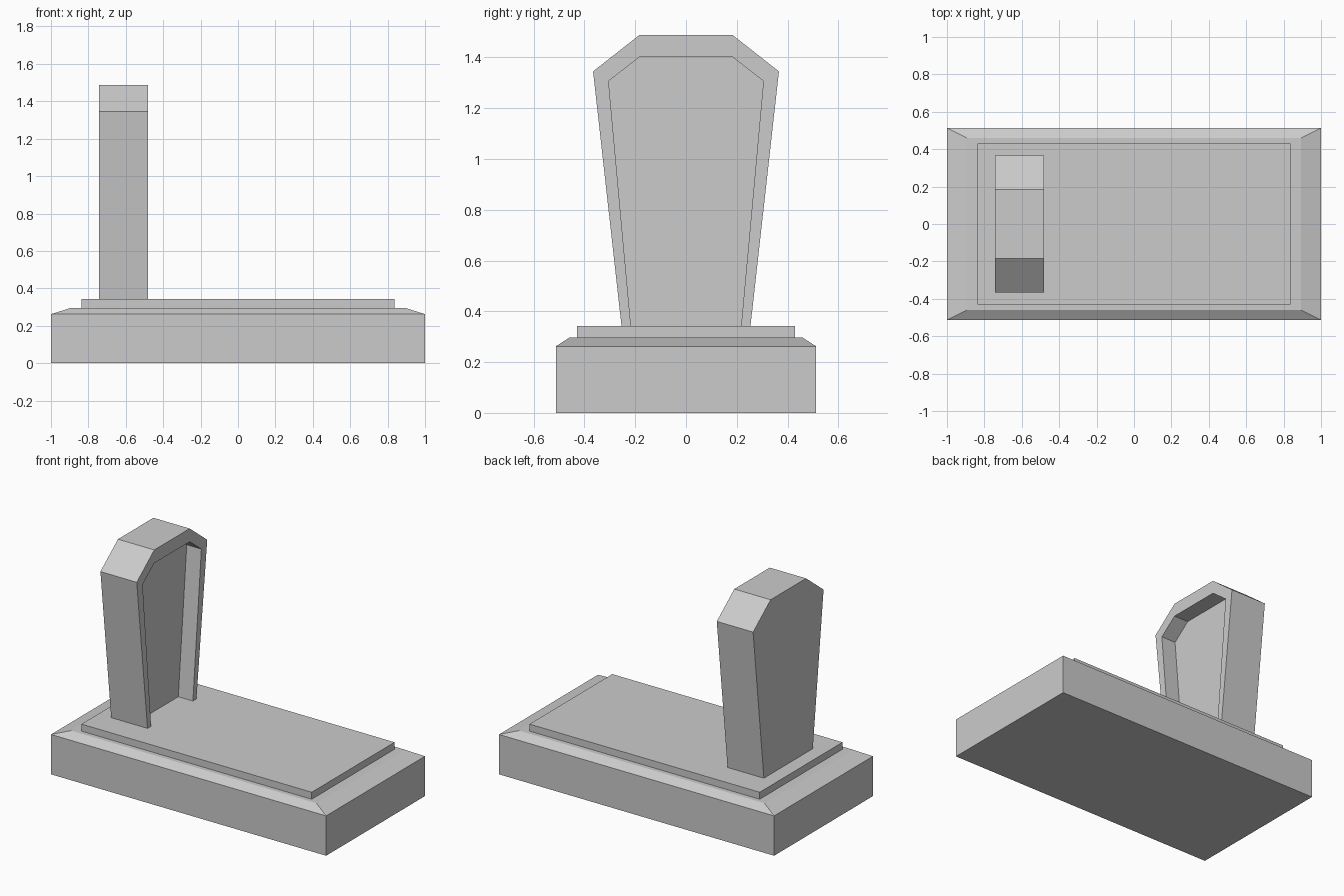
import bpy, bmesh

if "Cube" in bpy.data.objects:
    bpy.data.objects.remove(bpy.data.objects["Cube"])


def loft(name, rings):
    """Solid made of matching point rings, capped at both ends."""
    bm = bmesh.new()
    loops = [[bm.verts.new(p) for p in ring] for ring in rings]
    n = len(loops[0])
    for a, b in zip(loops, loops[1:]):
        for i in range(n):
            j = (i + 1) % n
            bm.faces.new((a[i], a[j], b[j], b[i]))
    bm.faces.new(loops[0])
    bm.faces.new(loops[-1])
    bmesh.ops.recalc_face_normals(bm, faces=bm.faces)
    mesh = bpy.data.meshes.new(name)
    bm.to_mesh(mesh)
    bm.free()
    obj = bpy.data.objects.new(name, mesh)
    bpy.context.collection.objects.link(obj)
    return obj


def rect(hx, hy, z):
    return [(-hx, -hy, z), (hx, -hy, z), (hx, hy, z), (-hx, hy, z)]


def upright(name, half_profile, x0, x1):
    """Mirror a (y, z) half profile across y = 0 and extrude it along x."""
    outline = half_profile + [(-y, z) for y, z in reversed(half_profile)]
    return loft(name, [[(x, y, z) for y, z in outline] for x in (x0, x1)])


# Plinth with sloped top edge, and the ledger slab on it
loft("plinth", [rect(1, 0.513, 0), rect(1, 0.513, 0.262), rect(0.892, 0.46, 0.296)])
loft("ledger_slab", [rect(0.837, 0.43, 0.296), rect(0.837, 0.43, 0.342)])

# Tapered headstone with clipped top corners
stone = upright("headstone", [(0.254, 0.342), (0.366, 1.345), (0.184, 1.488)],
                -0.744, -0.48)

# Recess in the face of the headstone, open at the bottom
cutter = upright("recess_cutter", [(0.208, 0.242), (0.305, 1.307), (0.184, 1.401)],
                 -0.586, -0.38)
cut = stone.modifiers.new("recess", 'BOOLEAN')
cut.operation = 'DIFFERENCE'
cut.solver = 'EXACT'
cut.object = cutter
cutter.hide_render = True
cutter.display_type = 'WIRE'
